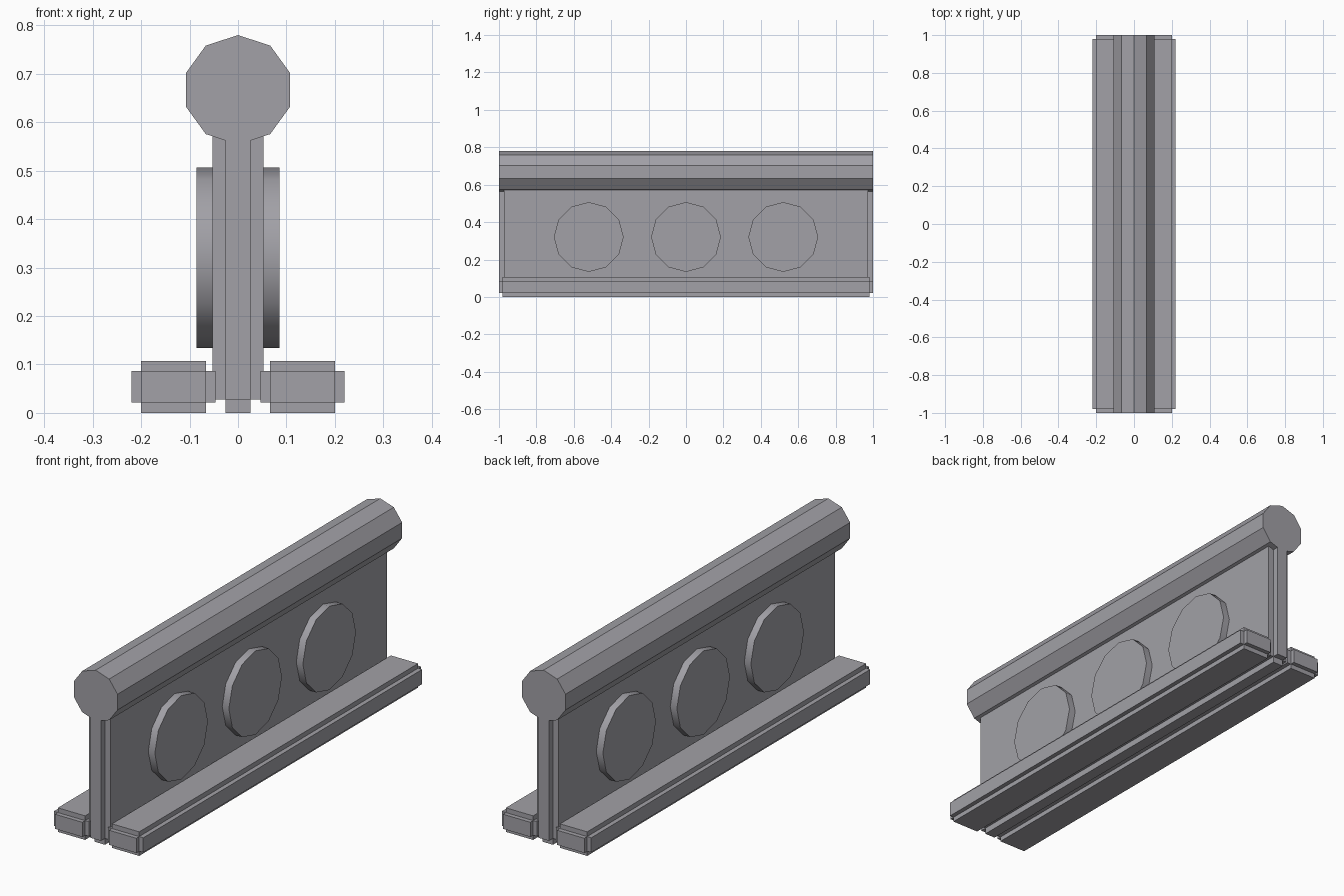
import bpy, bmesh, math
from mathutils import Matrix, Vector

if "Cube" in bpy.data.objects:
    bpy.data.objects.remove(bpy.data.objects["Cube"])

grey = bpy.data.materials.new("dark_grey")
grey.diffuse_color = (0.36, 0.355, 0.385, 1)
grey.use_nodes = True
grey.node_tree.nodes["Principled BSDF"].inputs["Base Color"].default_value = grey.diffuse_color


def finish(name, bm):
    mesh = bpy.data.meshes.new(name)
    bm.to_mesh(mesh)
    bm.free()
    mesh.materials.append(grey)
    obj = bpy.data.objects.new(name, mesh)
    bpy.context.collection.objects.link(obj)
    return obj


def stepped_bar(name, low, high, step):
    """Bar with notched edges: three boxes, each full size along one axis only."""
    bm = bmesh.new()
    low, high = Vector(low), Vector(high)
    for axis in range(3):
        inset = Vector([0 if i == axis else step[i] for i in range(3)])
        a, b = low + inset, high - inset
        mat = Matrix.Translation((a + b) / 2) @ Matrix.Diagonal((*(b - a), 1))
        bmesh.ops.create_cube(bm, size=1, matrix=mat)
    return finish(name, bm)


def prism(name, sides, radius, half, centre, axis):
    """Upright polygon, first corner at the top, extruded along x or y."""
    bm = bmesh.new()
    ring = []
    for i in range(sides):
        t = math.tau * i / sides
        s, z = radius * math.sin(t), centre[2] + radius * math.cos(t)
        if axis == 'X':
            ring.append(bm.verts.new((centre[0] - half, centre[1] + s, z)))
        else:
            ring.append(bm.verts.new((centre[0] + s, centre[1] - half, z)))
    face = bm.faces.new(ring)
    ext = bmesh.ops.extrude_face_region(bm, geom=[face], use_keep_orig=True)
    move = (2 * half, 0, 0) if axis == 'X' else (0, 2 * half, 0)
    verts = [g for g in ext['geom'] if isinstance(g, bmesh.types.BMVert)]
    bmesh.ops.translate(bm, verts=verts, vec=move)
    bmesh.ops.recalc_face_normals(bm, faces=bm.faces)
    return finish(name, bm)


# Ten-sided top rail
prism("top_rail", 10, 0.113, 1.0, (0, 0, 0.667), 'Y')

# Upright web, its top buried in the rail
stepped_bar("web", (-0.053, -1, 0), (0.053, 1, 0.63), (0.027, 0.028, 0.028))

# Foot bars either side of the web
stepped_bar("foot_right", (0.046, -1, 0), (0.22, 1, 0.107), (0.02, 0.02, 0.021))
stepped_bar("foot_left", (-0.22, -1, 0), (-0.046, 1, 0.107), (0.02, 0.02, 0.021))

# Round bosses through the web
for i, y in enumerate((-0.52, 0, 0.52)):
    boss = prism(f"boss_{i + 1}", 12, 0.1865, 0.0855, (0, y, 0.3205), 'X')
    bpy.ops.object.select_all(action='DESELECT')
    boss.select_set(True)
    bpy.context.view_layer.objects.active = boss
    bpy.ops.object.shade_smooth_by_angle(angle=math.radians(40))
